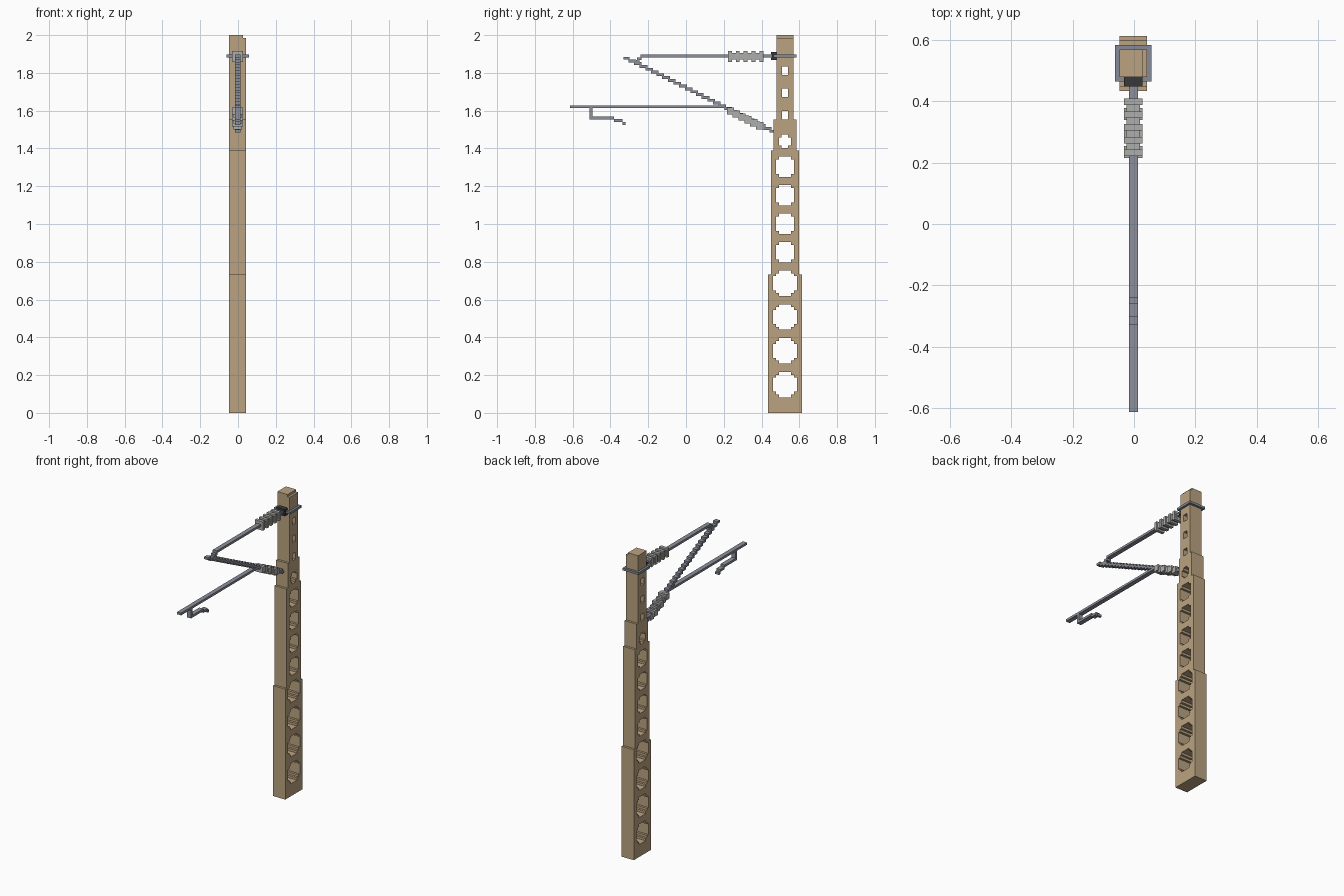
import bpy, bmesh
from mathutils import Matrix

if "Cube" in bpy.data.objects:
    bpy.data.objects.remove(bpy.data.objects["Cube"])

V = 2 / 134          # size of one block unit
CX = -0.0022         # centre plane of the whole assembly
MY = 0.524           # centre line of the mast


def material(name, r, g, b):
    m = bpy.data.materials.new(name)
    m.use_nodes = True
    m.diffuse_color = (r, g, b, 1)
    m.node_tree.nodes["Principled BSDF"].inputs["Base Color"].default_value = (r, g, b, 1)
    return m


TAN = material("tan concrete", 0.50, 0.37, 0.22)
STEEL = material("grey steel", 0.27, 0.28, 0.33)
PALE = material("pale ceramic", 0.42, 0.42, 0.41)
BAND = material("blue grey band", 0.23, 0.26, 0.32)
DARK = material("dark clamp", 0.04, 0.04, 0.04)


def add_object(name, bm, mat):
    me = bpy.data.meshes.new(name)
    bm.to_mesh(me)
    bm.free()
    me.materials.append(mat)
    ob = bpy.data.objects.new(name, me)
    bpy.context.collection.objects.link(ob)
    return ob


def blocks(name, mat, items):
    """One object from boxes: (y0, y1, z0, z1, width[, x centre])."""
    bm = bmesh.new()
    for y0, y1, z0, z1, w, *x in items:
        cx = x[0] if x else CX
        bmesh.ops.create_cube(bm, size=1, matrix=Matrix.Translation(
            (cx, (y0 + y1) / 2, (z0 + z1) / 2)) @ Matrix.Diagonal((w, y1 - y0, z1 - z0, 1)))
    return add_object(name, bm, mat)


def stepped_hole(z, w, h, steps):
    """Stair-cornered opening centred on the mast line."""
    corner = []
    for i in range(steps + 1):
        y, t = w / 2 - i * V, h / 2 - (steps - i) * V
        if i:
            corner.append((y, t - V))
        corner.append((y, t))
    loop = []
    for sy, sz in ((1, 1), (-1, 1), (-1, -1), (1, -1)):
        part = [(MY + sy * y, z + sz * t) for y, t in corner]
        loop += part if sy * sz > 0 else part[::-1]
    return loop


# Mast: stepped outline with openings, extruded across its width
levels = [(6, 0, 49), (5, 49, 93), (4, 93, 104), (3, 104, 133)]
side = []
for half, low, high in levels:
    side += [(half * V, low * V), (half * V, high * V)]
outline = [(MY + y, z) for y, z in side] + [(MY - y, z) for y, z in reversed(side)]
loops = [outline]
loops += [stepped_hole((10 + 12 * i) * V, 8.4 * V, 9 * V, 2) for i in range(4)]
loops += [stepped_hole((57 + 10.1 * i) * V, 6.3 * V, 7.2 * V, 1) for i in range(4)]
loops += [stepped_hole(96.3 * V, 4.3 * V, 4.8 * V, 1)]
loops += [stepped_hole((105.6 + 7.9 * i) * V, 2 * V, 3 * V, 0) for i in range(3)]

cu = bpy.data.curves.new("mast_profile", 'CURVE')
cu.dimensions = '2D'
cu.fill_mode = 'BOTH'
cu.extrude = 3 * V
for loop in loops:
    sp = cu.splines.new('POLY')
    sp.points.add(len(loop) - 1)
    sp.use_cyclic_u = True
    for p, (y, z) in zip(sp.points, loop):
        p.co = (y, z, 0, 1)
helper = bpy.data.objects.new("mast_profile", cu)
bpy.context.collection.objects.link(helper)
bpy.context.view_layer.update()
me = bpy.data.meshes.new_from_object(helper.evaluated_get(bpy.context.evaluated_depsgraph_get()))
bm = bmesh.new()
bm.from_mesh(me)
bpy.data.objects.remove(helper)
turn = Matrix(((0, 0, 1, CX), (1, 0, 0, 0), (0, 1, 0, 0), (0, 0, 0, 1)))
bmesh.ops.transform(bm, matrix=turn, verts=bm.verts)
bmesh.ops.remove_doubles(bm, verts=bm.verts, dist=1e-5)
bmesh.ops.recalc_face_normals(bm, faces=bm.faces)
for f in bm.faces:
    f.smooth = False
add_object("mast", bm, TAN)
blocks("mast_cap", TAN, [(MY - 3 * V, MY + 3 * V, 2 - V, 2, 5 * V, CX - V / 2)])

# Band round the mast and the dark clamp in front of it
ZA = 1.882           # underside of the upper arm
front, back = MY - 3 * V, MY + 3 * V
blocks("mast_band", BAND, [
    (back, back + V, ZA, ZA + V, 8 * V),
    (front - V, front, ZA, ZA + V, 8 * V),
    (front, back, ZA, ZA + V, V, CX - 3.5 * V),
    (front, back, ZA, ZA + V, V, CX + 3.5 * V)])
blocks("clamp", DARK, [
    (front - 2 * V, front, ZA - V, ZA, 4 * V),
    (front - 2 * V, front, ZA + V, ZA + 2 * V, 4 * V),
    (front - 1.6 * V, front - V, ZA - V, ZA + 2 * V, 4 * V)])

# Upper arm with its hooked tip
blocks("upper_arm", STEEL, [
    (-0.24, front - V, ZA, ZA + V, 2 * V),
    (-0.26, -0.235, ZA - V, ZA, 2 * V),
    (-0.275, -0.245, ZA - 2 * V, ZA - V, 2 * V),
    (-0.305, -0.265, ZA - 1.8 * V, ZA - 0.8 * V, 2 * V),
    (-0.33, -0.30, ZA - 0.8 * V, ZA + 0.2 * V, 2 * V)])

# Upper insulator: core with evenly spaced discs
discs = [(0.222 + 0.0415 * i, 0.243 + 0.0415 * i, ZA - 1.6 * V, ZA + 2.3 * V, 4 * V)
         for i in range(5)]
blocks("upper_insulator", PALE, [(0.222, 0.41, ZA - 0.8 * V, ZA + 1.6 * V, 3 * V)] + discs)

# Diagonal strut, a run of overlapping steps
strut = [(-0.275 + 2 * V * i, -0.275 + (2 * i + 2.7) * V, 1.842 - V * i, 1.842 + V - V * i, 2 * V)
         for i in range(25)]
blocks("diagonal_strut", STEEL, strut)

# Lower insulator, following the strut
lower = []
for i in range(6):
    y, z = 0.235 + 0.031 * i, 1.598 - 0.0155 * i
    w = 4 if i % 2 == 0 else 3
    lower.append((y - 0.019, y + 0.019, z - 0.019, z + 0.019, w * V))
blocks("lower_insulator", PALE, lower)

# Lower arm with its drop bracket
blocks("lower_arm", STEEL, [(-0.614, 0.21, 1.613, 1.613 + V, 2 * V)])
blocks("drop_bracket", STEEL, [
    (-0.51, -0.495, 1.553, 1.613, 2 * V),
    (-0.495, -0.38, 1.553, 1.553 + V, 2 * V),
    (-0.38, -0.335, 1.54, 1.54 + V, 2 * V),
    (-0.335, -0.32, 1.525, 1.525 + V, 2 * V)])
